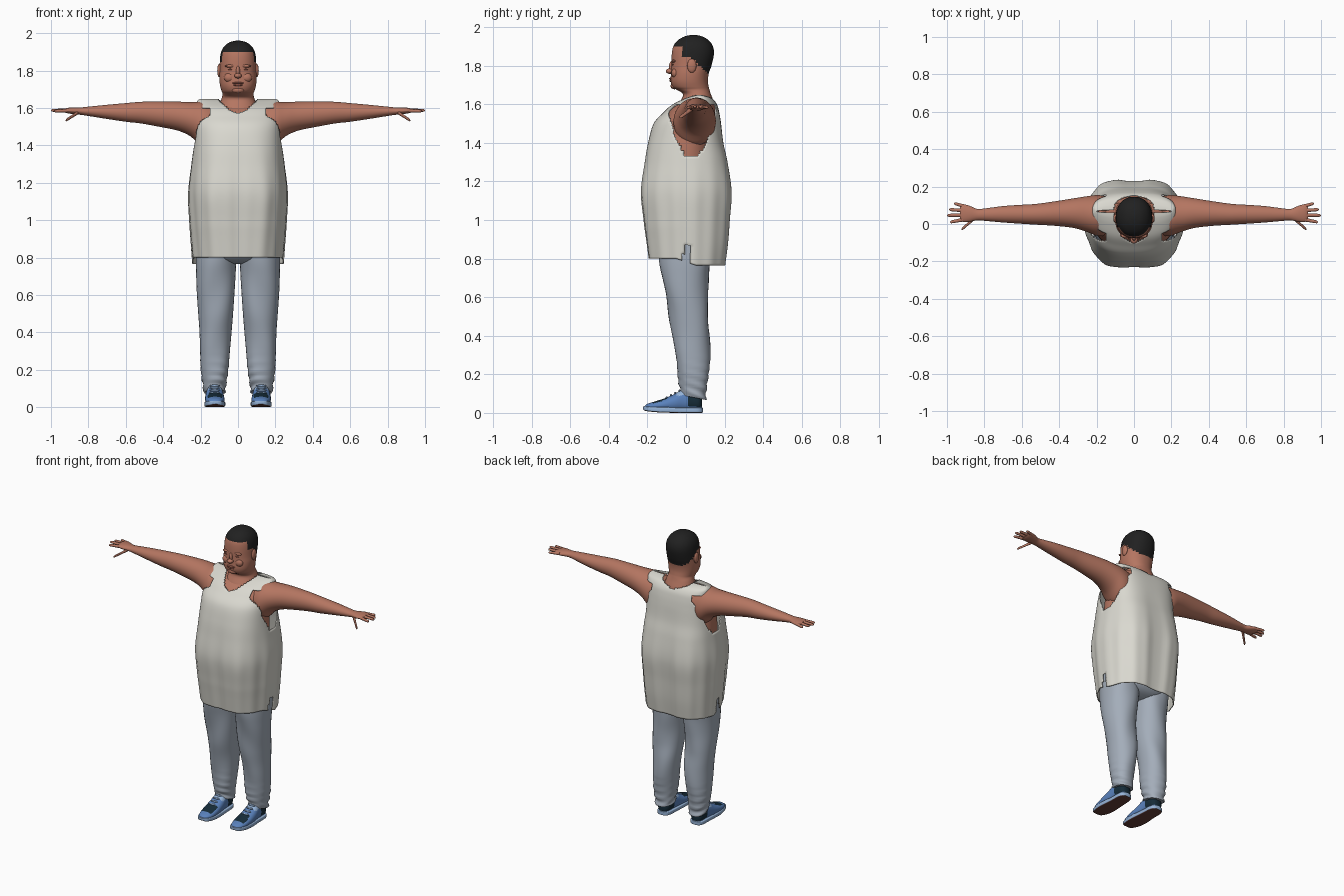
import bpy, bmesh
from math import sin, cos, atan2, tau, radians
from mathutils import Matrix, Vector

if "Cube" in bpy.data.objects:
    bpy.data.objects.remove(bpy.data.objects["Cube"])


def material(name, *rgb):
    m = bpy.data.materials.new(name)
    m.use_nodes = True
    m.diffuse_color = (*rgb, 1)
    m.node_tree.nodes["Principled BSDF"].inputs["Base Color"].default_value = (*rgb, 1)
    return m


skin = material("skin", .46, .18, .12)
lip = material("lip", .36, .12, .085)
hair = material("black hair", .015, .015, .015)
cream = material("cream cloth", .70, .69, .63)
grey = material("blue grey cloth", .37, .42, .49)
blue = material("shoe blue", .1, .22, .5)
pale = material("pale blue", .3, .45, .68)
navy = material("dark navy", .008, .025, .04)
brown = material("brown rubber", .13, .05, .04)


def clamp(v):
    return max(0, min(1, v))


def finish(bm, name, mats, rule=None):
    """Turn a bmesh into a smooth object, colouring faces by a rule."""
    mesh = bpy.data.meshes.new(name)
    for f in bm.faces:
        f.smooth = True
        if rule:
            f.material_index = rule(f.calc_center_median(), f.normal)
    bm.to_mesh(mesh)
    bm.free()
    mesh.set_sharp_from_angle(angle=radians(50))
    for m in mats:
        mesh.materials.append(m)
    ob = bpy.data.objects.new(name, mesh)
    bpy.context.collection.objects.link(ob)
    return ob


def spline(rows, steps):
    """Smoothly subdivide a list of section rows."""
    out = []
    for i in range(len(rows) - 1):
        p0, p1, p2 = rows[max(i - 1, 0)], rows[i], rows[i + 1]
        p3 = rows[min(i + 2, len(rows) - 1)]
        for k in range(steps):
            t = k / steps
            out.append([b + .5 * t * (c - a + t * (2*a - 5*b + 4*c - d + t * (3*(b - c) + d - a)))
                        for a, b, c, d in zip(p0, p1, p2, p3)])
    return out + [list(rows[-1])]


def loft(name, mats, rows, axis="z", e=(2.2, 2.2), seg=32, steps=4, side=1,
         warp=None, cut=None, rule=None):
    """Skin rounded sections (position, centre a, centre b, radius a, radius b)."""
    bm = bmesh.new()
    rings = []
    for t, ca, cb, ra, rb in spline(rows, steps):
        ring = []
        for i in range(seg):
            u = tau * (i + .5) / seg
            c, s = cos(u), sin(u)
            p = 2 / (e[0] if s < 0 else e[1])
            a = ca + ra * abs(c) ** p * (1 if c > 0 else -1)
            b = cb + rb * abs(s) ** p * (1 if s > 0 else -1)
            co = Vector({"x": (t, a, b), "y": (a, t, b), "z": (a, b, t)}[axis])
            if warp:
                warp(co)
            co.x *= side
            ring.append(bm.verts.new(co))
        rings.append(ring)
    for r, q in zip(rings, rings[1:]):
        for i in range(seg):
            j = (i + 1) % seg
            bm.faces.new((r[i], r[j], q[j], q[i]))
    bm.faces.new(rings[0])
    bm.faces.new(rings[-1])
    bmesh.ops.recalc_face_normals(bm, faces=bm.faces)
    if cut:
        bad = [f for f in bm.faces if len(f.verts) > 4 or cut(f.calc_center_median())]
        bmesh.ops.delete(bm, geom=bad, context="FACES")
    bm.normal_update()
    return finish(bm, name, mats, rule)


def upright(rows):
    """Rows of (z, front y, back y, outer x, optional inner x) to sections."""
    out = []
    for z, f, b, xo, *xi in rows:
        inner = xi[0] if xi else -xo
        out.append((z, (xo + inner) / 2, (f + b) / 2, (xo - inner) / 2, (b - f) / 2))
    return out


def blob(name, mat, pos, size):
    bm = bmesh.new()
    bmesh.ops.create_uvsphere(bm, u_segments=16, v_segments=10, radius=1,
                              matrix=Matrix.LocRotScale(Vector(pos), None, Vector(size)))
    return finish(bm, name, [mat])


# Head and neck, with the hair coloured above a hairline
def hairline(c, n):
    if c.y < -.02:
        edge = 1.9
    elif c.y < .02:
        edge = 1.845
    else:
        edge = 1.845 - (c.y - .02) * .9
    return int(c.z > edge)


loft("head", [skin, hair], upright([
    (1.54, -.07, .15, .13), (1.6, -.04, .148, .105), (1.65, -.015, .13, .088),
    (1.675, -.048, .122, .083), (1.69, -.07, .118, .088), (1.72, -.08, .114, .096),
    (1.76, -.078, .118, .1), (1.8, -.076, .132, .098), (1.86, -.074, .145, .097),
    (1.9, -.066, .14, .09), (1.93, -.045, .12, .073), (1.952, -.008, .085, .043),
    (1.96, .03, .048, .008)]), seg=56, rule=hairline)
blob("nose_bridge", skin, (0, -.074, 1.795), (.011, .014, .03))
blob("nose", skin, (0, -.084, 1.772), (.02, .021, .014))
blob("upper_lip", lip, (0, -.077, 1.733), (.03, .011, .006))
blob("lower_lip", lip, (0, -.076, 1.723), (.025, .011, .007))
blob("chin", skin, (0, -.06, 1.696), (.035, .02, .018))
for s, label in ((1, "left"), (-1, "right")):
    blob(label + "_ear", skin, (s * .1, .03, 1.8), (.011, .024, .036))
    blob(label + "_brow", skin, (s * .04, -.063, 1.824), (.03, .013, .008))
    blob(label + "_eye", lip, (s * .039, -.068, 1.806), (.015, .005, .004))
    blob(label + "_cheek", skin, (s * .045, -.056, 1.762), (.03, .02, .026))

# Torso under the shirt
loft("torso", [skin], upright([
    (1.1, -.16, .16, .2), (1.3, -.14, .14, .212), (1.42, -.13, .14, .21),
    (1.52, -.11, .14, .2), (1.58, -.07, .14, .185), (1.62, .0, .12, .15)]), seg=40)


# Sleeveless shirt with folds, hem slits, neck opening and armholes
def folds(co):
    turn = atan2(co.x, co.y - .02)
    low = clamp((1.5 - co.z) / .4)
    k = 1 - low * .026 * cos(6 * turn) + low * low * .008 * cos(17 * turn)
    co.x *= k
    co.y = .02 + (co.y - .02) * k
    co.z += .035 * (1 - clamp((co.y + .05) / .1)) * clamp(1 - (co.z - .765) / .2)


def openings(c):
    x = abs(c.x)
    if x > .15 and c.z < 1.6 and c.z > 1.33 + .21 * (abs(c.y - .032) / .12) ** 2.2:
        return True
    if x > .2 and abs(c.y) < .13 * (.93 - c.z):
        return True
    base = 1.572 if c.y < .06 else 1.612
    return x < .105 and c.z > base + (1.645 - base) * (x / .105) ** 1.5


shirt = loft("shirt", [cream], upright([
    (.765, -.195, .2, .238), (.88, -.208, .215, .246), (1.0, -.222, .224, .254),
    (1.15, -.236, .234, .26), (1.3, -.216, .215, .246), (1.4, -.198, .194, .236),
    (1.5, -.168, .182, .23), (1.56, -.115, .172, .228), (1.6, -.07, .16, .226),
    (1.63, -.01, .137, .222), (1.644, .03, .105, .21), (1.649, .06, .075, .2)]),
    e=(2.5, 3.2), seg=144, steps=7, warp=folds, cut=openings)
thick = shirt.modifiers.new("cloth thickness", "SOLIDIFY")
thick.thickness = .005


# Trousers
def wrinkles(co):
    low = clamp((.3 - co.z) / .2)
    k = low * .004 * sin(co.z * 130 + co.y * 30)
    co.x += k
    co.y += k + .004 * sin(co.z * 18 + co.x * 25)
    co.z -= .2 * (co.y - .04) * clamp((.2 - co.z) / .1)


loft("trouser_seat", [grey], upright([
    (.765, -.06, .07, .09), (.79, -.13, .125, .19), (.85, -.16, .16, .218),
    (1.0, -.17, .17, .22), (1.15, -.16, .16, .2)]), seg=40)
for s, label in ((1, "left"), (-1, "right")):
    loft(label + "_trouser_leg", [grey], upright([
        (.08, -.018, .108, .182, .068), (.12, -.03, .108, .188, .064),
        (.2, -.045, .115, .199, .052), (.3, -.056, .124, .203, .043),
        (.4, -.068, .125, .206, .034), (.5, -.088, .115, .213, .026),
        (.6, -.105, .11, .22, .019), (.7, -.122, .118, .224, .013),
        (.8, -.138, .13, .226, .008), (.95, -.15, .15, .22, .005)]),
        steps=6, side=s, warp=wrinkles)

    # Arm and palm
    loft(label + "_arm", [skin], [
        (.12, .045, 1.5, .1, .11), (.19, .045, 1.51, .11, .122),
        (.25, .053, 1.538, .096, .093), (.32, .058, 1.556, .08, .078),
        (.42, .056, 1.567, .066, .068), (.52, .052, 1.575, .056, .058),
        (.6, .052, 1.576, .051, .05), (.7, .052, 1.579, .044, .038),
        (.8, .05, 1.582, .033, .025), (.84, .05, 1.583, .031, .02),
        (.88, .055, 1.585, .043, .018), (.915, .058, 1.586, .047, .014),
        (.93, .06, 1.586, .035, .008)], axis="x", e=(2, 2), side=s)

    # Fingers and thumb, from knuckle to tip
    digits = (("little", .89, .09, 1.586, .962, .11, 1.584), ("ring", .9, .072, 1.588, .988, .077, 1.586),
              ("middle", .9, .048, 1.588, .999, .046, 1.587), ("index", .9, .026, 1.586, .983, .01, 1.583),
              ("thumb", .855, .03, 1.576, .922, -.03, 1.532))
    for finger, x0, y0, z0, x1, y1, z1 in digits:
        path = [(t, .0117 - .004 * t if t < 1 else .002) for t in (0, .3, .6, .92, 1)]
        loft(f"{label}_{finger}_finger", [skin],
             [(x0 + t * (x1 - x0), y0 + t * (y1 - y0), z0 + t * (z1 - z0), r, r * .9)
              for t, r in path], axis="x", e=(2, 2), seg=10, steps=3, side=s)

    # Shoe upper with dark vamp and heel, then sole and laces
    def panels(c, n):
        if c.y > .005:
            return 1 if c.z > .035 else 0
        if -.175 < c.y < -.1 and c.z > .03 and abs(abs(c.x) - .123) < .038:
            return 1
        return 2 if c.y > -.045 and c.z > .09 else 0

    loft(label + "_shoe_upper", [blue, navy, pale], [
        (-.215, .122, .028, .015, .008), (-.2, .122, .031, .034, .016),
        (-.16, .123, .035, .048, .025), (-.11, .124, .042, .052, .034),
        (-.06, .125, .052, .05, .046), (-.02, .125, .063, .046, .057),
        (.02, .125, .061, .044, .053), (.065, .125, .054, .04, .045),
        (.083, .125, .05, .022, .034)], axis="y", side=s, rule=panels)
    loft(label + "_shoe_sole", [pale, brown], [
        (-.222, .122, .025, .014, .008), (-.208, .122, .022, .036, .012),
        (-.16, .123, .018, .052, .014), (-.1, .124, .016, .056, .015),
        (-.02, .124, .014, .05, .014), (.05, .125, .014, .047, .014),
        (.078, .125, .014, .036, .014), (.088, .125, .014, .018, .012)],
        axis="y", e=(6, 6), side=s, rule=lambda c, n: int(n.z < -.7))
    for k in range(4):
        blob(f"{label}_lace_{k}", pale, (s * .125, -.1 + k * .022, .079 + k * .012),
             (.028, .006, .006))
